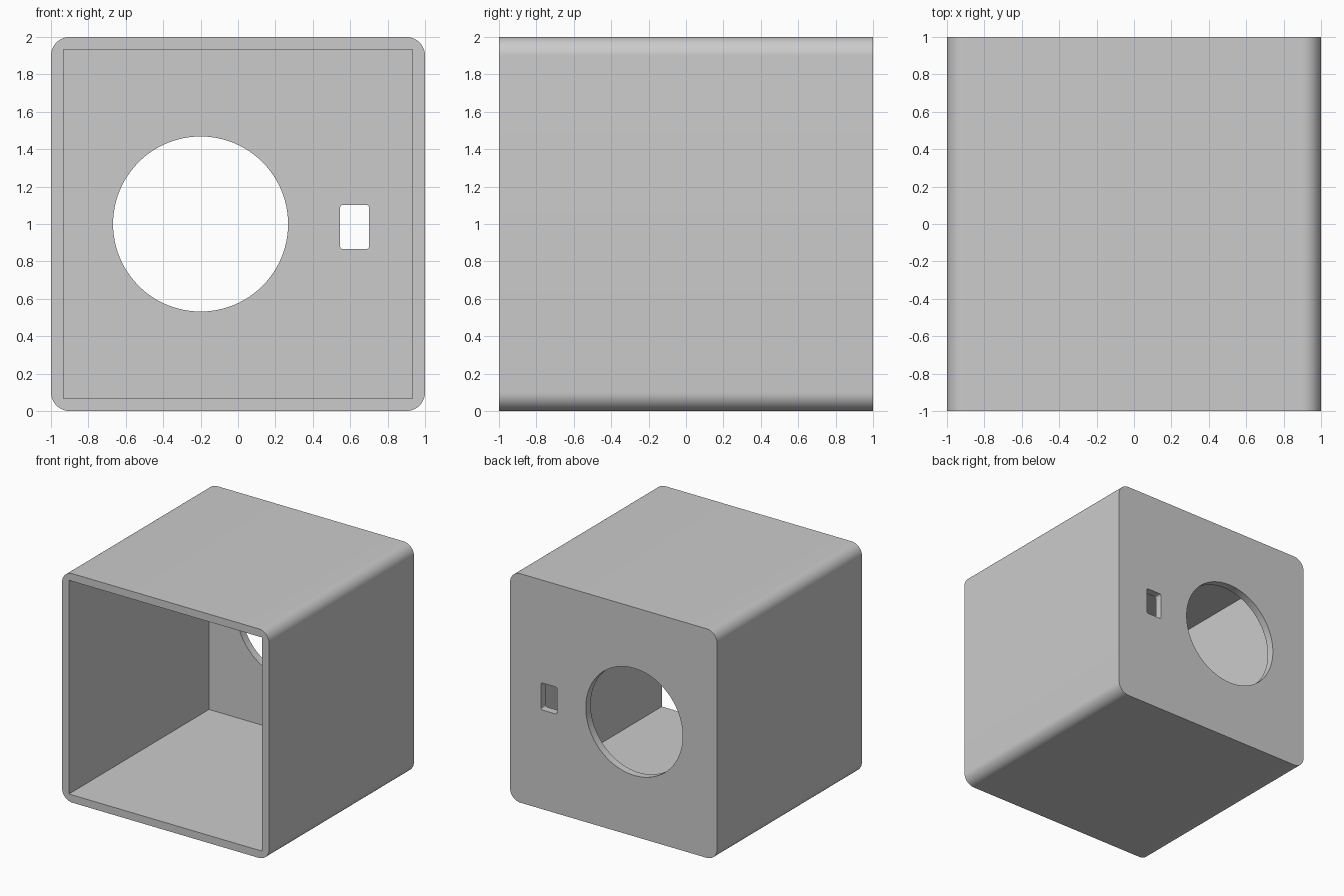
import bpy, bmesh, math
from mathutils import Matrix

cube = bpy.data.objects.get("Cube")
if cube:
    bpy.data.objects.remove(cube, do_unlink=True)

WALL = 0.067

grey = bpy.data.materials.new("plain grey")
grey.use_nodes = True
colour = (0.6, 0.6, 0.6, 1)
grey.diffuse_color = colour
grey.node_tree.nodes["Principled BSDF"].inputs["Base Color"].default_value = colour


def finish(name, bm):
    mesh = bpy.data.meshes.new(name)
    bm.to_mesh(mesh)
    bm.free()
    mesh.materials.append(grey)
    obj = bpy.data.objects.new(name, mesh)
    bpy.context.collection.objects.link(obj)
    return obj


def block(name, size, centre, radius=0, segments=8):
    """Box whose edges running along y are rounded."""
    bm = bmesh.new()
    bmesh.ops.create_cube(bm, size=1, matrix=Matrix.Translation(centre) @ Matrix.Diagonal((*size, 1)))
    if radius:
        along_y = [e for e in bm.edges if abs(e.verts[0].co.y - e.verts[1].co.y) > 0.01]
        bmesh.ops.bevel(bm, geom=along_y, offset=radius, segments=segments,
                        profile=0.5, affect='EDGES')
    return finish(name, bm)


def cylinder(name, radius, depth, centre):
    bm = bmesh.new()
    turn = Matrix.Translation(centre) @ Matrix.Rotation(math.pi / 2, 4, 'X')
    bmesh.ops.create_cone(bm, cap_ends=True, segments=96, radius1=radius,
                          radius2=radius, depth=depth, matrix=turn)
    return finish(name, bm)


# Rounded housing, open at the front
housing = block("housing", (2, 2, 2), (0, 0, 1), 0.1, 12)

# Cavity, round opening and small slot through the back wall
inner = 2 - 2 * WALL
cutters = [
    block("cavity_cutter", (inner, 2, inner), (0, -WALL, 1)),
    cylinder("round_opening_cutter", 0.468, 0.5, (-0.2, 1, 1)),
    block("slot_cutter", (0.155, 0.5, 0.236), (0.623, 1, 0.984), 0.016, 4),
]
bpy.context.view_layer.objects.active = housing
for cutter in cutters:
    cutter.hide_render = True
    cut = housing.modifiers.new(cutter.name, 'BOOLEAN')
    cut.operation = 'DIFFERENCE'
    cut.solver = 'EXACT'
    cut.object = cutter
    bpy.ops.object.modifier_apply(modifier=cut.name)
    bpy.data.objects.remove(cutter, do_unlink=True)

# Smooth the rounded edges, keep the rims crisp
bpy.ops.object.select_all(action='DESELECT')
housing.select_set(True)
bpy.ops.object.shade_smooth_by_angle(angle=math.radians(30))
